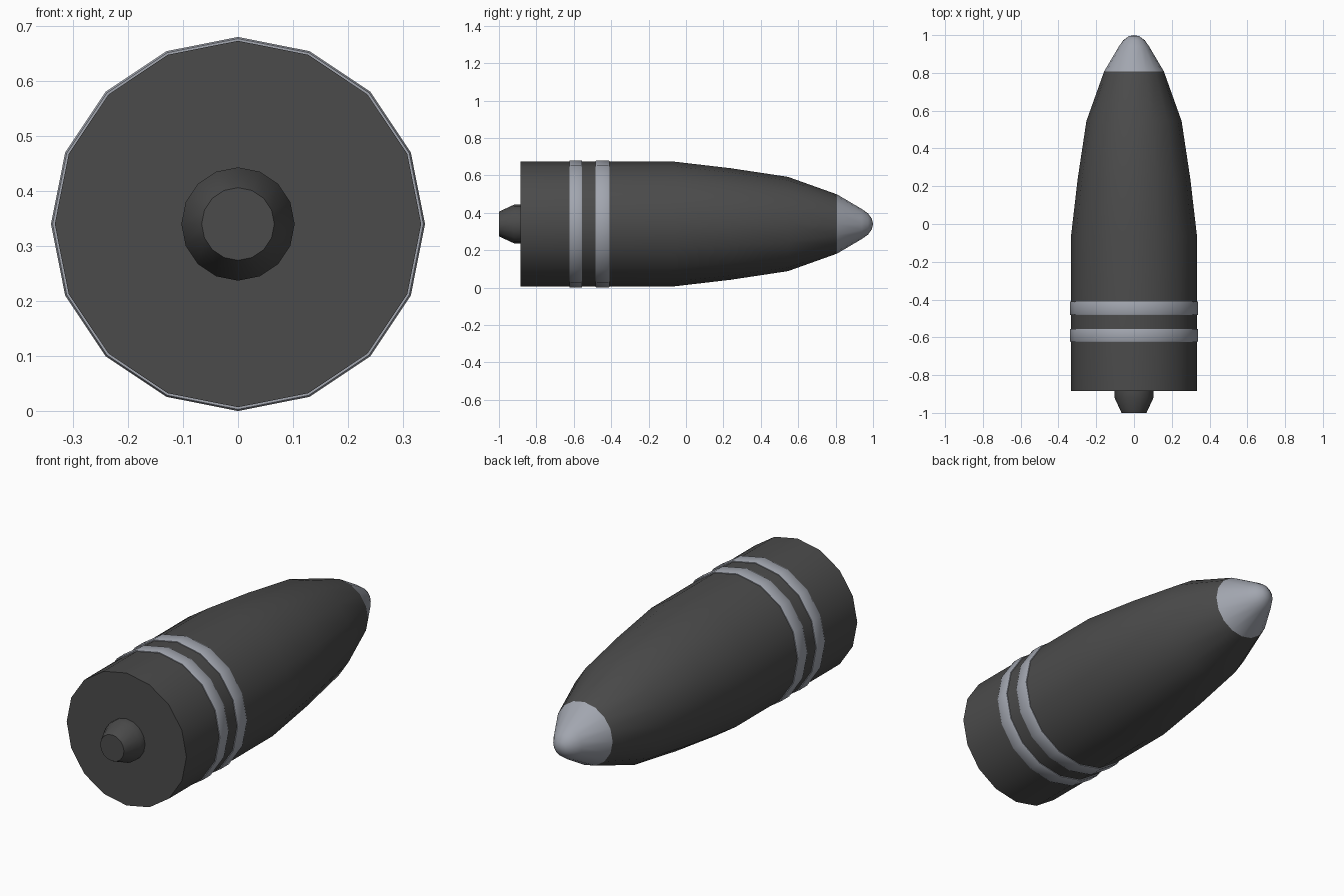
import bpy, bmesh, math

if "Cube" in bpy.data.objects:
    bpy.data.objects.remove(bpy.data.objects["Cube"])

SIDES = 16
AXIS_Z = 0.34  # height of the shell's long axis


def material(name, rgb):
    m = bpy.data.materials.new(name)
    m.diffuse_color = (*rgb, 1)
    m.use_nodes = True
    m.node_tree.nodes["Principled BSDF"].inputs["Base Color"].default_value = m.diffuse_color
    return m


dark = material("dark grey", (0.07, 0.07, 0.07))
light = material("light steel", (0.36, 0.38, 0.43))


def lathe(name, profile, mat, closed=False):
    """Revolve (y, radius) points around the long axis."""
    bm = bmesh.new()
    rings = []
    for y, r in profile:
        if r == 0:
            rings.append([bm.verts.new((0, y, AXIS_Z))] * SIDES)
        else:
            rings.append([bm.verts.new((r * math.sin(2 * math.pi * i / SIDES), y,
                                        AXIS_Z + r * math.cos(2 * math.pi * i / SIDES)))
                          for i in range(SIDES)])
    pairs = list(zip(rings, rings[1:]))
    if closed:
        pairs.append((rings[-1], rings[0]))
    for a, b in pairs:
        for i in range(SIDES):
            j = (i + 1) % SIDES
            bm.faces.new(list(dict.fromkeys((a[i], a[j], b[j], b[i]))))
    bmesh.ops.recalc_face_normals(bm, faces=bm.faces)
    me = bpy.data.meshes.new(name)
    bm.to_mesh(me)
    bm.free()
    me.materials.append(mat)
    ob = bpy.data.objects.new(name, me)
    bpy.context.collection.objects.link(ob)
    bpy.ops.object.select_all(action='DESELECT')
    ob.select_set(True)
    bpy.context.view_layer.objects.active = ob
    bpy.ops.object.shade_smooth_by_angle(angle=math.radians(32))
    return ob


# Main casing with tapered front
lathe("shell_body", [(-0.885, 0), (-0.885, 0.333), (-0.06, 0.333), (0.24, 0.298),
                     (0.545, 0.252), (0.808, 0.158), (0.808, 0)], dark)

# Rounded nose cap
lathe("nose_cap", [(0.808, 0), (0.808, 0.158), (0.94, 0.08), (0.973, 0.057),
                   (0.994, 0.028), (1.0, 0)], light)

# Tapered plug at the base
lathe("base_plug", [(-0.88, 0), (-0.88, 0.103), (-0.92, 0.103), (-1.0, 0.066),
                    (-1.0, 0)], dark)

# Two slightly raised driving bands
for name, y0, y1 in (("rear_band", -0.624, -0.555), ("front_band", -0.483, -0.409)):
    lathe(name, [(y0, 0.325), (y0, 0.337), (y0 + 0.006, 0.34), (y1 - 0.006, 0.34),
                 (y1, 0.337), (y1, 0.325)], light, closed=True)
